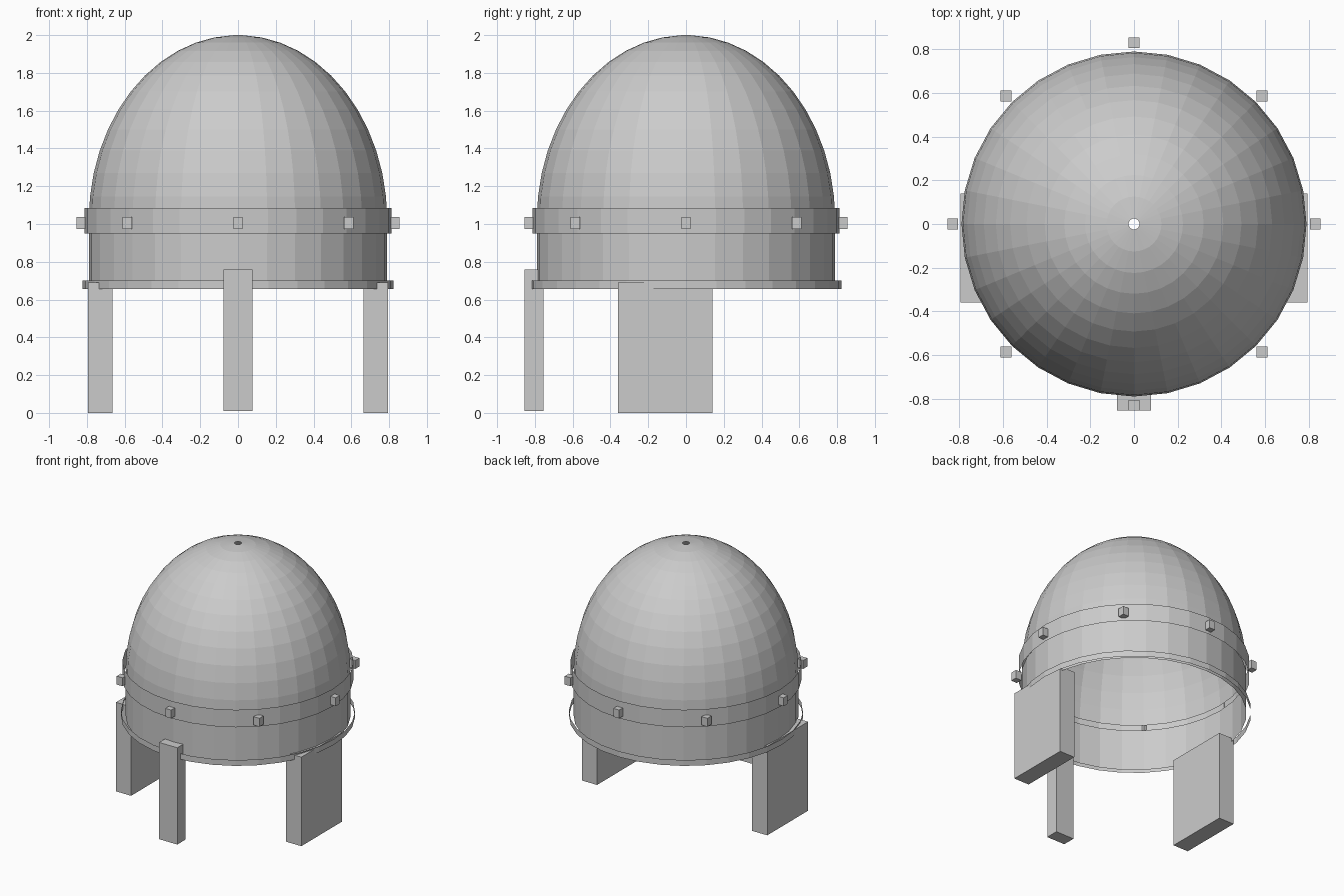
import bpy
import bmesh
from math import sin, cos, pi, radians

cube = bpy.data.objects.get("Cube")
if cube:
    bpy.data.objects.remove(cube, do_unlink=True)

SIDES = 32
RADIUS = 0.79

grey = bpy.data.materials.new("plain_grey")
grey.use_nodes = True
COLOUR = (0.6, 0.6, 0.6, 1)
grey.diffuse_color = COLOUR
grey.node_tree.nodes["Principled BSDF"].inputs["Base Color"].default_value = COLOUR


def add_object(name, bm):
    mesh = bpy.data.meshes.new(name)
    bm.to_mesh(mesh)
    bm.free()
    mesh.materials.append(grey)
    obj = bpy.data.objects.new(name, mesh)
    bpy.context.collection.objects.link(obj)
    return obj


def lathe(name, profile):
    """Open, flat-shaded shell turned from (radius, z) points, listed bottom to top."""
    bm = bmesh.new()
    rings = [[bm.verts.new((r * cos(2 * pi * i / SIDES), r * sin(2 * pi * i / SIDES), z))
              for i in range(SIDES)] for r, z in profile]
    for low, high in zip(rings, rings[1:]):
        for i in range(SIDES):
            j = (i + 1) % SIDES
            bm.faces.new((low[i], low[j], high[j], high[i]))
    return add_object(name, bm)


def box(name, low, high):
    bm = bmesh.new()
    bmesh.ops.create_cube(bm, size=1)
    for v in bm.verts:
        v.co = [(a + b) / 2 + c * (b - a) for a, b, c in zip(low, high, v.co)]
    return add_object(name, bm)


# Dome with a small hole at the crown
STEPS, BASE, TOP = 12, 1.02, 2.0
angles = [radians(90 - (90 - 1.8) * k / STEPS) for k in range(STEPS + 1)]
lathe("dome", [(RADIUS * sin(a), BASE + (TOP - BASE) * cos(a)) for a in angles])

# Wall below the dome, and the two loose bands around it
lathe("lower_wall", [(RADIUS, 0.66), (RADIUS, 0.98)])
lathe("brow_band", [(0.812, 0.95), (0.812, 1.085)])
lathe("rim_band", [(0.822, 0.655), (0.822, 0.70)])

# Studs around the brow band
for i in range(8):
    x, y = 0.83 * cos(i * pi / 4), 0.83 * sin(i * pi / 4)
    box(f"stud_{i + 1}", (x - 0.025, y - 0.025, 0.973), (x + 0.025, y + 0.025, 1.038))

# Nose guard and cheek guards
box("nose_guard", (-0.078, -0.855, 0.01), (0.078, -0.755, 0.76))
box("left_cheek_guard", (0.665, -0.36, 0), (0.795, 0.14, 0.69))
box("right_cheek_guard", (-0.795, -0.36, 0), (-0.665, 0.14, 0.69))
